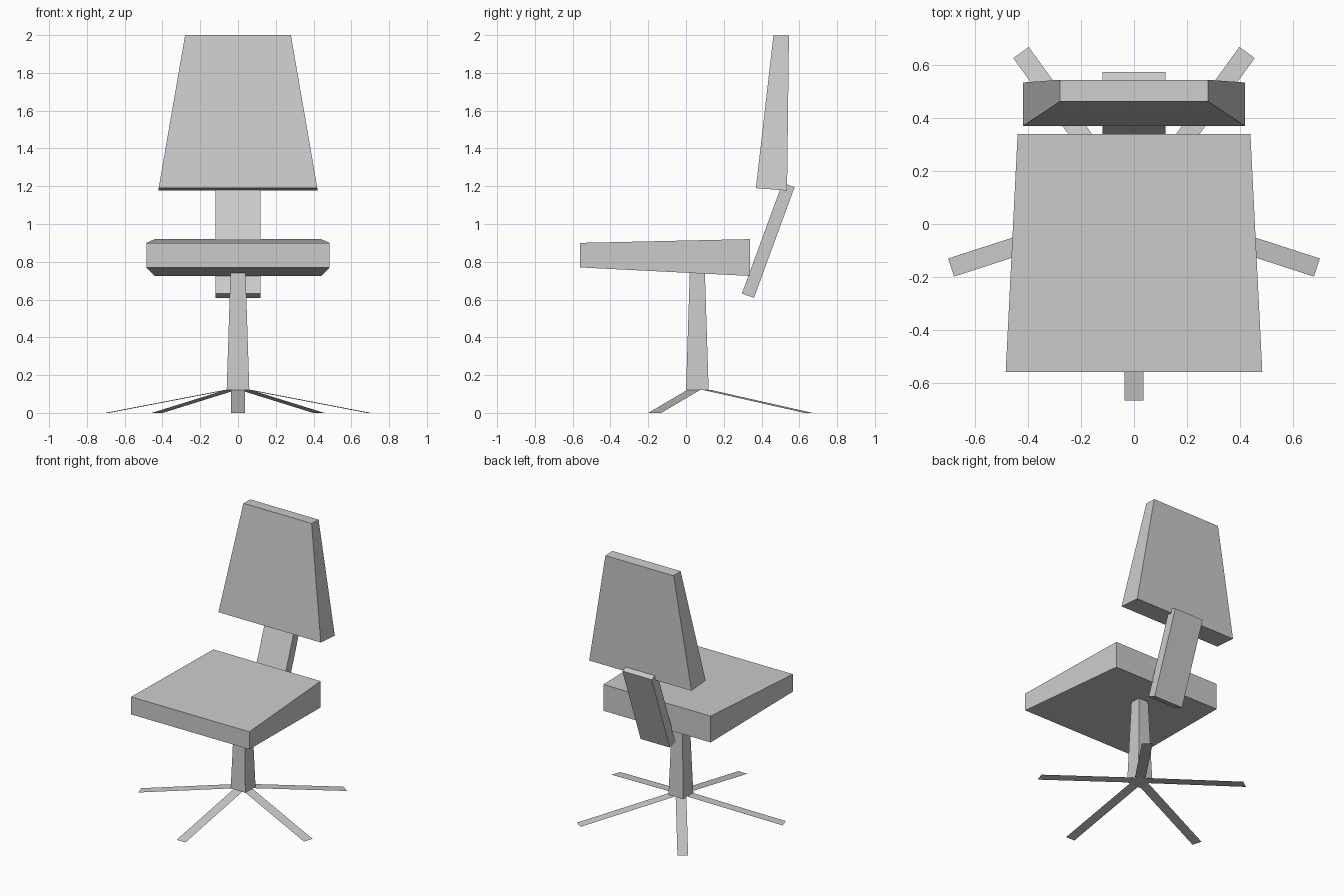
import bpy
import math
from mathutils import Vector, Matrix

cube = bpy.data.objects.get("Cube")
if cube:
    bpy.data.objects.remove(cube, do_unlink=True)

# One plain grey for the whole chair
grey = bpy.data.materials.new("light grey")
grey.use_nodes = True
colour = (0.6, 0.6, 0.6, 1)
grey.diffuse_color = colour
grey.node_tree.nodes["Principled BSDF"].inputs["Base Color"].default_value = colour


def make(name, verts, faces):
    mesh = bpy.data.meshes.new(name)
    mesh.from_pydata(verts, [], faces)
    mesh.materials.append(grey)
    obj = bpy.data.objects.new(name, mesh)
    bpy.context.collection.objects.link(obj)
    return obj


def slab(name, profile):
    """Six-sided block, symmetric in x, from four (half width, y, z) side corners
    listed anticlockwise as seen from the right (+x) side."""
    right = [(w, y, z) for w, y, z in profile]
    left = [(-w, y, z) for w, y, z in profile]
    faces = [(0, 1, 2, 3), (7, 6, 5, 4)]
    faces += [(i, i + 4, (i + 1) % 4 + 4, (i + 1) % 4) for i in range(4)]
    return make(name, left and right + left, faces)


# Seat cushion: wider and thinner at the front
slab("seat", [(0.485, -0.56, 0.77), (0.44, 0.34, 0.725),
              (0.44, 0.34, 0.92), (0.485, -0.56, 0.90)])

# Backrest: tapers upward in width and depth
slab("backrest", [(0.42, 0.37, 1.19), (0.42, 0.535, 1.177),
                  (0.28, 0.545, 1.997), (0.28, 0.463, 2.0)])

# Leaning strut that joins seat and backrest
slab("back_strut", [(0.12, 0.296, 0.632), (0.12, 0.36, 0.609),
                    (0.12, 0.575, 1.195), (0.12, 0.511, 1.218)])

# Square tapered stem
STEM_Y = 0.06
slab("stem", [(0.06, STEM_Y - 0.06, 0.12), (0.06, STEM_Y + 0.06, 0.12),
              (0.04, STEM_Y + 0.04, 0.742), (0.04, STEM_Y - 0.04, 0.742)])

# Five flat legs sloping from the stem to the floor
half, inner, outer, top = 0.036, 0.06, 0.727, 0.122
strip = [(inner, -half, top), (outer, -half, 0), (outer, half, 0), (inner, half, top)]
names = ["front_leg", "left_leg", "back_left_leg", "back_right_leg", "right_leg"]
for i, name in enumerate(names):
    turn = Matrix.Rotation(math.radians(72 * i - 90), 3, "Z")
    make(name, [turn @ Vector(p) + Vector((0, STEM_Y, 0)) for p in strip], [(0, 1, 2, 3)])
